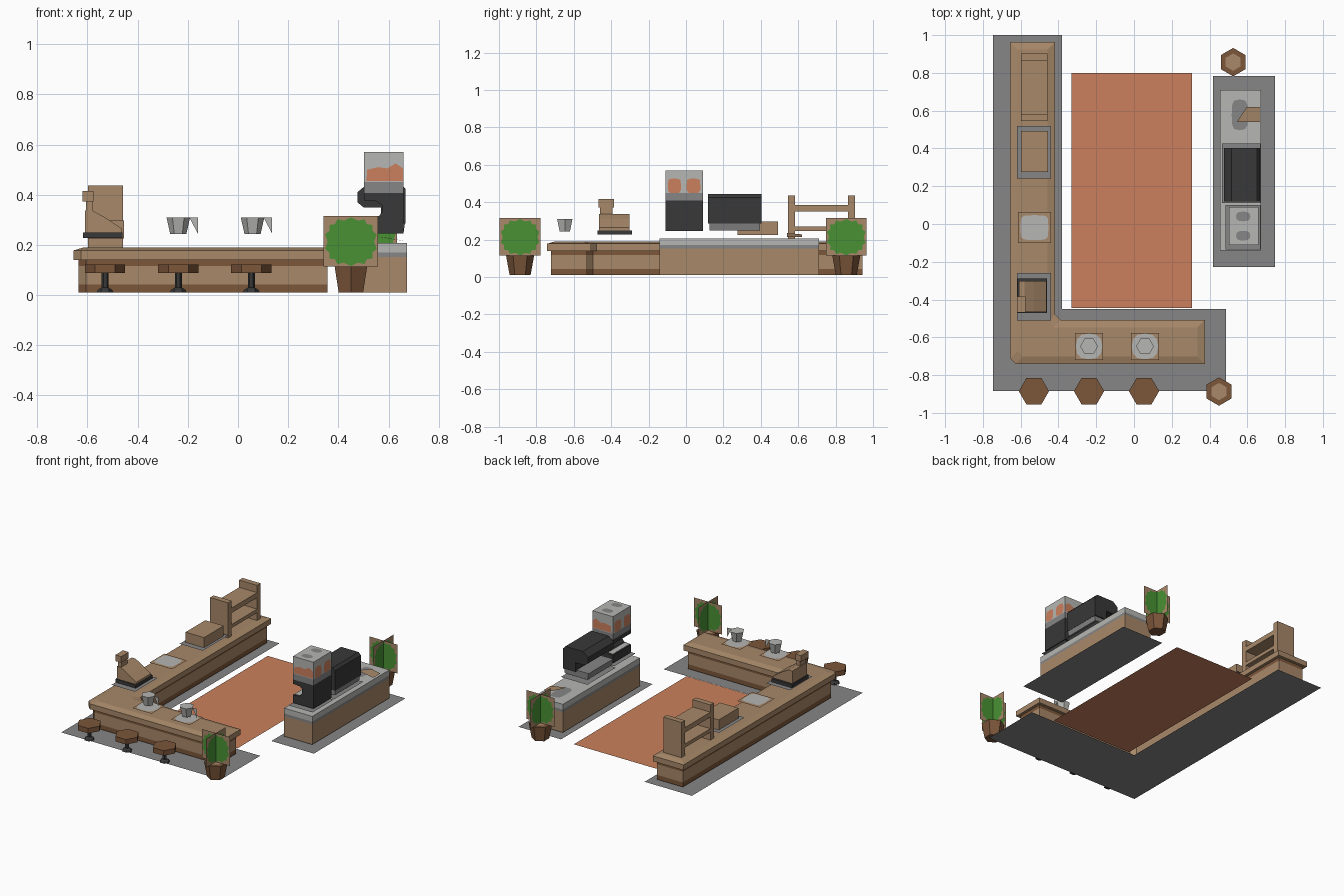
import bpy, bmesh, math

if "Cube" in bpy.data.objects:
    bpy.data.objects.remove(bpy.data.objects["Cube"])

# ---- flat colours ----
def lin(c):
    c /= 255
    return c / 12.92 if c <= 0.04045 else ((c + 0.055) / 1.055) ** 2.4

MATS = {}
for n, rgb in {"tan": (167, 136, 105), "brown": (124, 86, 58), "orange": (203, 128, 93),
               "light_grey": (182, 182, 179), "mid_grey": (134, 134, 134),
               "black": (56, 56, 57), "green": (72, 145, 52)}.items():
    m = bpy.data.materials.new(n)
    m.diffuse_color = (lin(rgb[0]), lin(rgb[1]), lin(rgb[2]), 1)
    m.use_nodes = True
    m.node_tree.nodes["Principled BSDF"].inputs["Base Color"].default_value = m.diffuse_color
    MATS[n] = m

def finish(name, bm, cols, solid=True):
    if solid:
        bmesh.ops.recalc_face_normals(bm, faces=bm.faces[:])
    me = bpy.data.meshes.new(name)
    bm.to_mesh(me)
    bm.free()
    for c in cols:
        me.materials.append(MATS[c])
    ob = bpy.data.objects.new(name, me)
    bpy.context.collection.objects.link(ob)
    return ob

# stack of outlines joined by bands; one colour per band, last one for the top cap
def loft(name, rings, cols):
    bm = bmesh.new()
    names = list(dict.fromkeys(cols))
    vs = [[bm.verts.new((x, y, z)) for x, y in pts] for pts, z in rings]
    n = len(vs[0])
    for k in range(len(vs) - 1):
        for i in range(n):
            j = (i + 1) % n
            f = bm.faces.new((vs[k][i], vs[k][j], vs[k + 1][j], vs[k + 1][i]))
            f.material_index = names.index(cols[k])
    bm.faces.new(vs[0][::-1]).material_index = names.index(cols[0])
    bm.faces.new(vs[-1]).material_index = names.index(cols[-1])
    return finish(name, bm, names)

def rect(x0, x1, y0, y1):
    return [(x0, y0), (x1, y0), (x1, y1), (x0, y1)]

def hexa(cx, cy, r, turn=0.0):
    return [(cx + r * math.cos(turn + i * math.pi / 3), cy + r * math.sin(turn + i * math.pi / 3))
            for i in range(6)]

def box(name, x0, x1, y0, y1, z0, z1, col):
    r = rect(x0, x1, y0, y1)
    return loft(name, [(r, z0), (r, z1)], [col, col])

# (x, z) side outline pulled along y
def profile(name, pts, y0, y1, col):
    bm = bmesh.new()
    a = [bm.verts.new((x, y0, z)) for x, z in pts]
    b = [bm.verts.new((x, y1, z)) for x, z in pts]
    for i in range(len(a)):
        j = (i + 1) % len(a)
        bm.faces.new((a[i], a[j], b[j], b[i]))
    bm.faces.new(a)
    bm.faces.new(b)
    return finish(name, bm, [col])

# single flat face
def sheet(name, pts3, col):
    bm = bmesh.new()
    bm.faces.new([bm.verts.new(p) for p in pts3])
    return finish(name, bm, [col], False)

def flat(name, pts, z, col):
    return sheet(name, [(x, y, z) for x, y in pts], col)

# flat plate with an inset field of another colour
def bordered(name, r, z, outer, inner, margin):
    bm = bmesh.new()
    f = bm.faces.new([bm.verts.new((x, y, z)) for x, y in r])
    bmesh.ops.inset_region(bm, faces=[f], thickness=margin)
    f.material_index = 1
    return finish(name, bm, [outer, inner], False)

def blob(cx, cy, rx, ry, n=12, k=2.0, jag=1.0):
    out = []
    for i in range(n):
        c, s = math.cos(math.tau * i / n + math.pi / 2), math.sin(math.tau * i / n + math.pi / 2)
        r = 1 if i % 2 == 0 else jag
        out.append((cx + rx * r * math.copysign(abs(c) ** (2 / k), c),
                    cy + ry * r * math.copysign(abs(s) ** (2 / k), s)))
    return out

# ---- floor plates and rug ----
flat("bar_floor_plate", [(-.746, -.885), (.487, -.885), (.487, -.45), (-.38, -.45),
                         (-.38, 1.0), (-.746, 1.0)], 0, "mid_grey")
flat("side_floor_plate", rect(.418, .746, -.228, .783), 0, "mid_grey")
bordered("rug", rect(-.33, .307, -.445, .80), 0.002, "brown", "orange", .03)

# ---- L-shaped bar ----
def ell(d):
    x0, x1, xi, y0, yi, y1 = -.656 + d, .376 - d, -.418 - d, -.742 + d, -.508 - d, .963 - d
    c = .03
    return [(x0 + c, y0), (x1, y0), (x1, yi), (xi + c, yi), (xi, yi + c), (xi, y1), (x0, y1), (x0, y0 + c)]

loft("bar_base", [(ell(.02), .01), (ell(.02), .042), (ell(.02), .117), (ell(.02), .14)],
     ["brown", "tan", "brown", "brown"])
loft("bar_top", [(ell(0), .14), (ell(0), .178), (ell(.04), .19)], ["tan", "tan", "tan"])

# ---- side counter ----
r = rect(.455, .673, -.141, .71)
loft("side_counter", [(r, .01), (r, .152), (r, .17), (r, .207)],
     ["tan", "mid_grey", "light_grey", "light_grey"])
bordered("sink_rim", rect(.503, .62, .48, .675), .21, "light_grey", "light_grey", .01)
flat("sink_basin", blob(.56, .578, .043, .082, 12, 3.5), .212, "mid_grey")
sheet("tap", [(.545, .54, .235), (.667, .54, .215), (.667, .62, .215), (.597, .62, .228)], "tan")

# ---- stools ----
for x in (-.53, -.238, .053):
    loft("stool_seat", [(hexa(x, -.885, .08), .088), (hexa(x, -.885, .08), .123)], ["brown", "brown"])
    loft("stool_leg", [(hexa(x, -.885, .034), .01), (hexa(x, -.885, .028), .022),
                       (hexa(x, -.885, .014), .03), (hexa(x, -.885, .014), .088)], ["black"] * 4)

# ---- potted plants: pot plus crossed leaf cards ----
for px, py in ((.45, -.887), (.525, .857)):
    t = math.pi / 2
    loft("plant_pot", [(hexa(px, py, .056, t), .01), (hexa(px, py, .075, t), .115),
                       (hexa(px, py, .046, t), .115)], ["brown", "brown", "tan"])
    w = .109
    card = [(-w, .115), (w, .115), (w, .316), (-w, .316)]
    leaf = blob(0, .213, .105, .097, 28, 2.5, .88)
    for nm, pts, col, offs in (("leaf_card", card, "tan", (0,)), ("leaves", leaf, "green", (-.002, .002))):
        for o in offs:
            sheet(nm + "_x", [(px + u, py + o, z) for u, z in pts], col)
            sheet(nm + "_y", [(px + o, py + u, z) for u, z in pts], col)

# ---- mugs on mats ----
for cx in (-.238, .058):
    cy = -.648
    flat("mug_mat", rect(cx - .074, cx + .074, cy - .072, cy + .072), .223, "tan")
    flat("mug_saucer", blob(cx, cy, .07, .068, 12, 2.6), .226, "light_grey")
    loft("mug", [(hexa(cx, cy, .032), .243), (hexa(cx, cy, .047), .31)], ["light_grey", "light_grey"])
    sheet("mug_handle", [(cx + .044, cy, .31), (cx + .078, cy, .31), (cx + .078, cy, .245)], "light_grey")

# ---- napkin mat ----
flat("napkin_mat", rect(-.614, -.44, -.1, .063), .223, "tan")
flat("napkin", blob(-.527, -.019, .074, .066, 16, 5), .226, "light_grey")

# ---- storage box ----
flat("box_mat", rect(-.62, -.44, .24, .52), .223, "mid_grey")
box("storage_box", -.598, -.455, .275, .492, .226, .297, "tan")

# ---- shelf rack ----
for y in (.545, .865):
    box("rack_side", -.597, -.458, y, y + .038, .19, .436, "tan")
for z0, z1 in ((.245, .27), (.35, .385)):
    box("rack_shelf", -.597, -.458, .583, .865, z0, z1, "tan")

# ---- cash register ----
flat("register_mat", rect(-.62, -.44, -.51, -.26), .223, "mid_grey")
box("register_drawer", -.617, -.46, -.472, -.288, .227, .25, "black")
profile("register_body", [(-.61, .25), (-.462, .25), (-.462, .265), (-.53, .31), (-.58, .337), (-.61, .337)],
        -.465, -.303, "tan")
box("register_post", -.605, -.58, -.46, -.393, .337, .376, "tan")
box("register_screen", -.62, -.575, -.468, -.385, .373, .416, "tan")

# ---- coffee machine ----
flat("machine_mat", rect(.465, .67, .11, .425), .232, "mid_grey")
profile("machine_tray", [(.485, .25), (.66, .25), (.667, .295), (.476, .295)], .125, .395, "mid_grey")
profile("machine_body", [(.667, .285), (.667, .425), (.65, .443), (.515, .443), (.476, .41), (.476, .37),
                         (.50, .35), (.57, .35), (.57, .285)], .118, .403, "black")

# ---- bean grinder ----
flat("grinder_mat", rect(.485, .67, -.135, .1), .232, "mid_grey")
profile("grinder_body", [(.502, .245), (.66, .245), (.66, .408), (.502, .408), (.502, .378), (.55, .374),
                         (.573, .36), (.573, .33), (.555, .305), (.502, .30)], -.11, .09, "black")
box("grinder_tray", .508, .55, -.1, .08, .30, .304, "light_grey")
r = rect(.502, .66, -.11, .09)
loft("grinder_hopper", [(r, .408), (r, .45), (r, .57)], ["mid_grey", "light_grey", "light_grey"])
for cy, hw in ((-.062, .036), (.04, .038)):
    flat("hopper_lid", blob(.578, cy, .038, .026, 12, 2.6), .573, "mid_grey")
    for x in (.499, .663):
        sheet("beans_side", [(x, cy + u, z) for u, z in blob(0, .488, hw, .04, 14, 4, .95)], "orange")
for y in (-.113, .093):
    sheet("beans_end", [(x, y, z) for x, z in ((.512, .455), (.658, .455), (.658, .505), (.628, .525),
                                               (.595, .505), (.56, .51), (.515, .50))], "orange")
